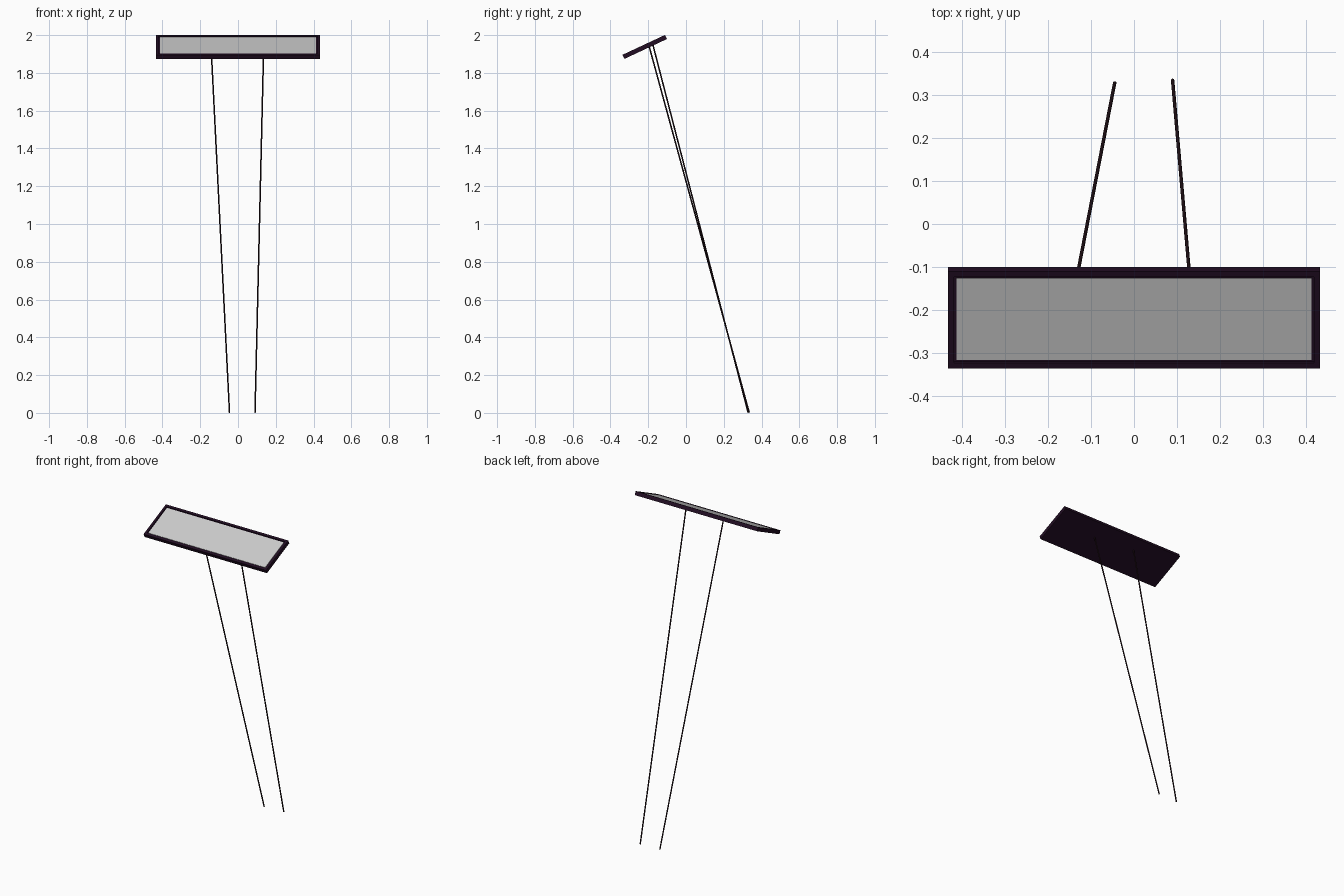
import bpy, bmesh
from math import radians
from mathutils import Vector, Matrix

if "Cube" in bpy.data.objects:
    bpy.data.objects.remove(bpy.data.objects["Cube"])

WIDTH, DEPTH, THICK, RIM, RECESS = 0.868, 0.249, 0.024, 0.02, 0.003
PLACE = Matrix.Translation((0, -0.2185, 1.9375)) @ Matrix.Rotation(radians(25), 4, 'X')


def material(name, color):
    m = bpy.data.materials.new(name)
    m.diffuse_color = color
    m.use_nodes = True
    m.node_tree.nodes["Principled BSDF"].inputs["Base Color"].default_value = m.diffuse_color
    return m


def make_object(name, bm, mat, matrix):
    me = bpy.data.meshes.new(name)
    bm.to_mesh(me)
    bm.free()
    ob = bpy.data.objects.new(name, me)
    bpy.context.collection.objects.link(ob)
    ob.matrix_world = matrix
    if mat:
        me.materials.append(mat)
    return ob


dark = material("dark_frame", (0.016, 0.004, 0.017, 1))
leg_dark = material("dark_leg", (0.015, 0.005, 0.008, 1))

# Tilted tray: solid back with a raised rim around a shallow recess
bm = bmesh.new()
bmesh.ops.create_cube(bm, size=1)
bmesh.ops.scale(bm, vec=(WIDTH, DEPTH, THICK), verts=bm.verts)
bm.normal_update()
top = max(bm.faces, key=lambda f: f.calc_center_median().z)
for thickness, depth in ((RIM, 0), (0.0002, -RECESS - 0.003)):
    bmesh.ops.inset_region(bm, faces=[top], thickness=thickness, depth=depth)
make_object("panel_frame", bm, dark, PLACE)

# Grey sheet sitting in the recess
bm = bmesh.new()
bmesh.ops.create_cube(bm, size=1)
bmesh.ops.scale(bm, vec=(WIDTH - 2 * RIM, DEPTH - 2 * RIM, 0.004), verts=bm.verts)
bmesh.ops.translate(bm, vec=(0, 0, THICK / 2 - RECESS - 0.002), verts=bm.verts)
make_object("panel_surface", bm, None, PLACE)

# Two thin poles leaning forward and spreading apart toward the panel
poles = {
    "left_leg": ((-0.045, 0.329, 0.001), (-0.143, -0.175, 1.948)),
    "right_leg": ((0.09, 0.335, 0.001), (0.136, -0.195, 1.94)),
}
for name, (foot, head) in poles.items():
    a, b = Vector(foot), Vector(head)
    bm = bmesh.new()
    bmesh.ops.create_cone(bm, cap_ends=True, segments=12, radius1=0.004,
                          radius2=0.004, depth=(b - a).length)
    rot = (b - a).to_track_quat('Z', 'Y').to_matrix().to_4x4()
    leg = make_object(name, bm, leg_dark, Matrix.Translation((a + b) / 2) @ rot)
    for p in leg.data.polygons:
        p.use_smooth = len(p.vertices) == 4
